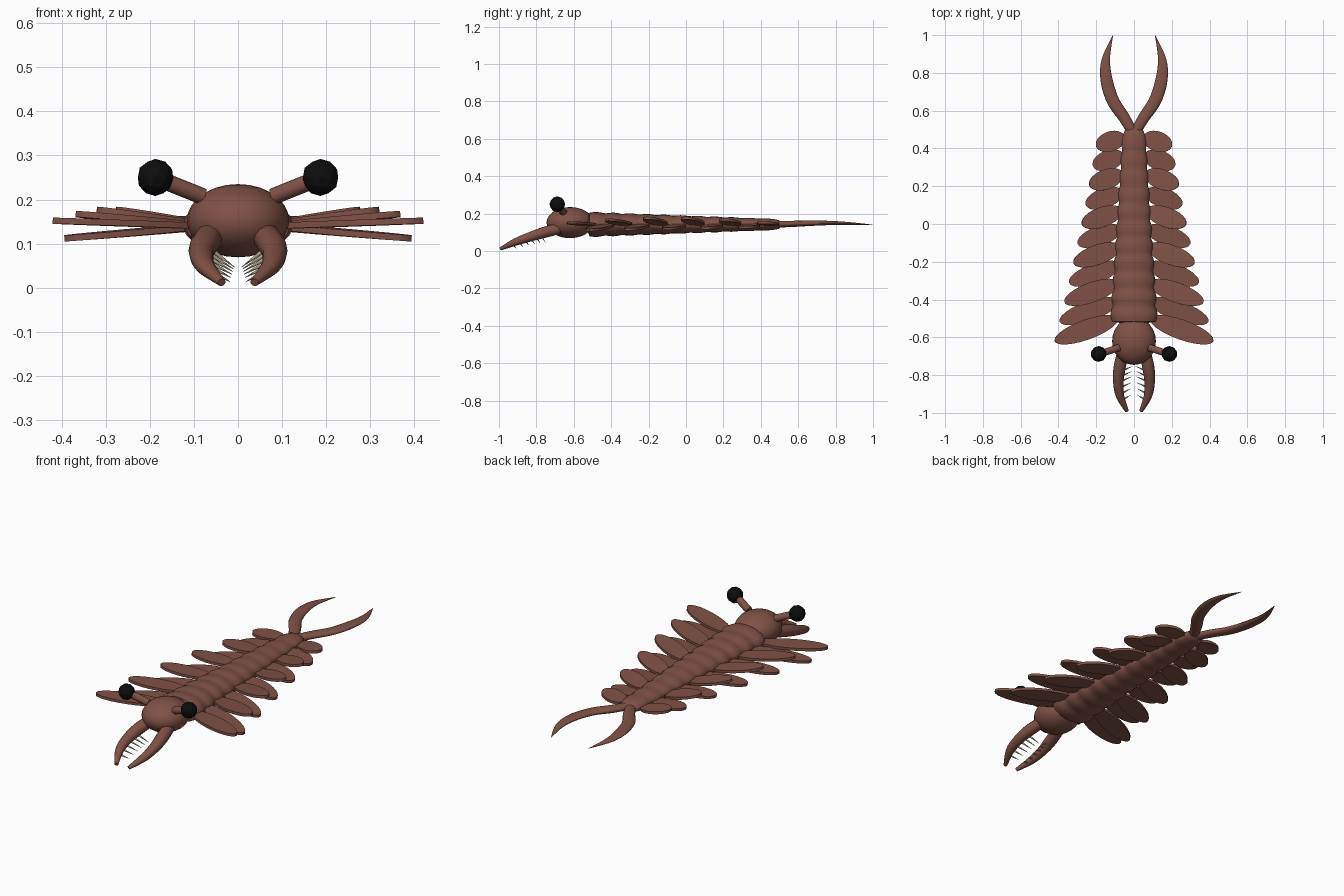
import bpy, bmesh, math
from mathutils import Vector, Matrix

cube = bpy.data.objects.get("Cube")
if cube:
    bpy.data.objects.remove(cube, do_unlink=True)


def material(name, color):
    m = bpy.data.materials.new(name)
    m.use_nodes = True
    m.diffuse_color = color
    m.node_tree.nodes["Principled BSDF"].inputs["Base Color"].default_value = color
    return m


SHELL = material("shell brown", (0.215, 0.083, 0.06, 1))
EYE = material("eye black", (0.004, 0.004, 0.004, 1))
TOOTH = material("spine cream", (0.56, 0.47, 0.33, 1))


def finish(bm, name, mat, angle=40):
    bmesh.ops.recalc_face_normals(bm, faces=bm.faces)
    me = bpy.data.meshes.new(name)
    bm.to_mesh(me)
    bm.free()
    ob = bpy.data.objects.new(name, me)
    bpy.context.collection.objects.link(ob)
    me.materials.append(mat)
    if angle:
        bpy.ops.object.select_all(action='DESELECT')
        ob.select_set(True)
        bpy.context.view_layer.objects.active = ob
        bpy.ops.object.shade_smooth_by_angle(angle=math.radians(angle))
    return ob


def spline(keys, steps):
    """Smooth interpolation through keys of (x, y, z, width, height)."""
    out = []
    n = len(keys)
    for i in range(n - 1):
        a, b, c, d = (keys[max(0, min(n - 1, j))] for j in range(i - 1, i + 3))
        for s in range(steps):
            t = s / steps
            out.append([0.5 * (2*q + (r - p)*t + (2*p - 5*q + 4*r - w)*t*t
                               + (3*q - p - 3*r + w)*t**3)
                        for p, q, r, w in zip(a, b, c, d)])
    return out + [list(keys[-1])]


def loft(bm, rows, sides=14):
    """Elliptical rings along a path, capped at both ends."""
    rings = []
    for i, row in enumerate(rows):
        ahead = Vector(rows[min(i + 1, len(rows) - 1)][:3])
        tangent = (ahead - Vector(rows[max(i - 1, 0)][:3])).normalized()
        side = tangent.cross(Vector((0, 0, 1))).normalized()
        up = side.cross(tangent)
        rings.append([bm.verts.new(Vector(row[:3])
                      + side * row[3] * math.cos(k * math.tau / sides)
                      + up * row[4] * math.sin(k * math.tau / sides))
                      for k in range(sides)])
    for a, b in zip(rings, rings[1:]):
        for k in range(sides):
            j = (k + 1) % sides
            bm.faces.new((a[k], a[j], b[j], b[k]))
    bm.faces.new(rings[0])
    bm.faces.new(rings[-1])


def cone_between(bm, a, b, r1, r2, sides):
    a, b = Vector(a), Vector(b)
    rot = (b - a).to_track_quat('Z', 'Y').to_matrix().to_4x4()
    bmesh.ops.create_cone(bm, cap_ends=True, segments=sides, radius1=r1, radius2=r2,
                          depth=(b - a).length,
                          matrix=Matrix.Translation((a + b) / 2) @ rot)


# head
bm = bmesh.new()
bmesh.ops.create_uvsphere(bm, u_segments=24, v_segments=14, radius=1,
                          matrix=Matrix.Translation((0, -0.62, 0.152))
                          @ Matrix.Diagonal((0.116, 0.126, 0.083, 1)))
finish(bm, "head", SHELL)

# body: tapering tube with a gentle bulge for each segment
SEGMENTS = 11
rows = [(0, -0.525, 0.142, 0.07, 0.04)]
for i in range(SEGMENTS):
    for s in range(6):
        f = (i + s / 6) / SEGMENTS
        bulge = 0.9 + 0.1 * math.sin(math.pi * (s + 0.5) / 6)
        rows.append((0, -0.515 + 1.0 * f, 0.142,
                     (0.127 - 0.065 * f) * bulge, (0.068 - 0.038 * f) * bulge))
rows += [(0, 0.495, 0.142, 0.05, 0.024), (0, 0.51, 0.142, 0.025, 0.012)]
bm = bmesh.new()
loft(bm, rows, 20)
finish(bm, "segmented_body", SHELL, 50)

for side, s in (("left", 1), ("right", -1)):
    # swimming flaps: thin oval discs swept forward, tilted alternately up and down
    for i in range(SEGMENTS):
        f = i / (SEGMENTS - 1)
        tip_x = 0.42 - 0.27 * f + 0.05 * f * f
        root_x = 0.085 - 0.035 * f
        tip_y = -0.62 + 1.03 * f
        lift = 0.012 + 0.026 * math.sin(math.pi * f) if i % 2 == 0 else -0.03 + 0.018 * f
        root = Vector((root_x, tip_y + (tip_x - root_x) * 0.36, 0.14))
        tip = Vector((tip_x, tip_y, 0.14 + lift))
        along = (tip - root).normalized()
        across = Vector((0, 0, 1)).cross(along).normalized()
        frame = Matrix((along, across, along.cross(across))).transposed().to_4x4()
        bm = bmesh.new()
        bmesh.ops.create_cone(bm, cap_ends=True, segments=24, radius1=1, radius2=1, depth=1,
                              matrix=Matrix.Translation((root + tip) / 2) @ frame
                              @ Matrix.Diagonal(((tip - root).length / 2, 0.053, 0.014, 1)))
        bmesh.ops.scale(bm, vec=(s, 1, 1), verts=bm.verts)
        finish(bm, f"{side}_flap_{i + 1}", SHELL)

    # tail blade
    keys = [(0.005, 0.48, 0.143, 0.026, 0.018), (0.05, 0.56, 0.145, 0.03, 0.017),
            (0.11, 0.65, 0.148, 0.033, 0.015), (0.145, 0.76, 0.15, 0.032, 0.012),
            (0.149, 0.87, 0.147, 0.022, 0.008), (0.112, 0.998, 0.14, 0.001, 0.001)]
    bm = bmesh.new()
    loft(bm, [(s * r[0], *r[1:]) for r in spline(keys, 5)])
    finish(bm, f"{side}_tail_blade", SHELL, 60)

    # grasping arm
    keys = [(0.06, -0.68, 0.12, 0.03, 0.03), (0.076, -0.76, 0.099, 0.032, 0.03),
            (0.083, -0.83, 0.077, 0.028, 0.026), (0.074, -0.91, 0.049, 0.022, 0.02),
            (0.037, -0.991, 0.012, 0.01, 0.009)]
    arm = spline(keys, 5)
    bm = bmesh.new()
    loft(bm, [(s * r[0], *r[1:]) for r in arm])
    finish(bm, f"{side}_grasping_arm", SHELL, 60)

    # inward spines along the arm
    bm = bmesh.new()
    for k in range(6):
        x, y, z, w, h = arm[6 + 2 * k]
        base = (s * (x - w * 0.7), y, z - h * 0.4)
        point = (s * (0.008 + 0.002 * k), y + 0.022, max(z - 0.048 + 0.004 * k, 0.012))
        cone_between(bm, base, point, 0.0055, 0.0006, 8)
    finish(bm, f"{side}_arm_spines", TOOTH, 60)

    # eye stalk and eye
    bm = bmesh.new()
    cone_between(bm, (s * 0.08, -0.655, 0.207), (s * 0.17, -0.684, 0.243), 0.019, 0.019, 14)
    finish(bm, f"{side}_eye_stalk", SHELL)
    bm = bmesh.new()
    bmesh.ops.create_icosphere(bm, subdivisions=2, radius=0.042,
                               matrix=Matrix.Translation((s * 0.187, -0.688, 0.25)))
    finish(bm, f"{side}_eye", EYE, 0)
